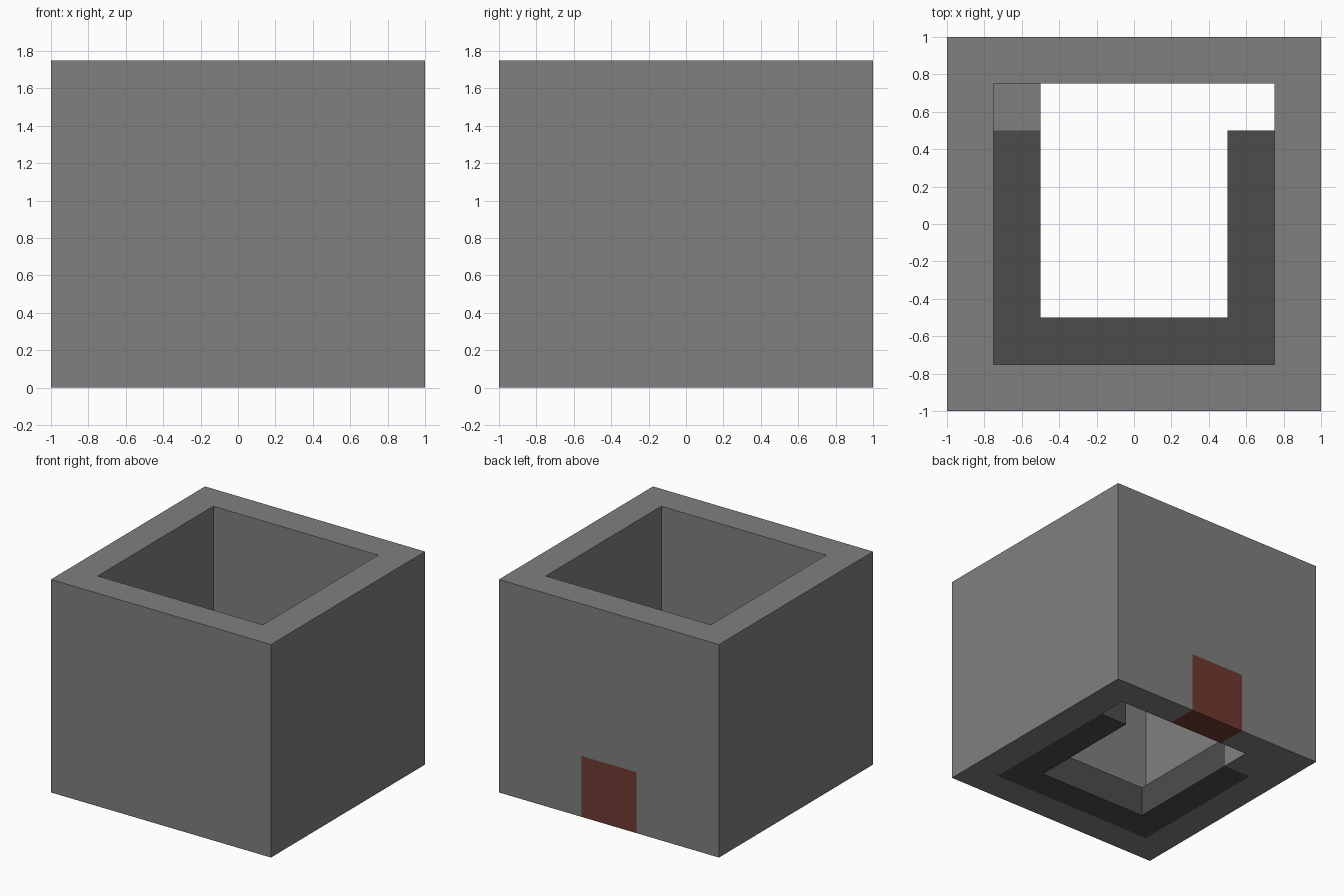
import bpy

cube = bpy.data.objects.get("Cube")
if cube:
    bpy.data.objects.remove(cube, do_unlink=True)


def make_material(name, rgb):
    mat = bpy.data.materials.new(name)
    mat.use_nodes = True
    mat.diffuse_color = (*rgb, 1)
    mat.node_tree.nodes["Principled BSDF"].inputs["Base Color"].default_value = (*rgb, 1)
    return mat


grey = make_material("stone grey", (0.214, 0.214, 0.214))
dark = make_material("dark grey", (0.073, 0.073, 0.073))
red = make_material("brick red", (0.163, 0.042, 0.032))


def box(name, low, high, mat=None):
    """Axis-aligned box between two opposite corners."""
    centre = [(a + b) / 2 for a, b in zip(low, high)]
    bpy.ops.mesh.primitive_cube_add(size=1, location=centre)
    obj = bpy.context.object
    obj.name = name
    obj.scale = [b - a for a, b in zip(low, high)]
    bpy.ops.object.transform_apply(location=True, rotation=False, scale=True)
    if mat:
        obj.data.materials.append(mat)
    return obj


def cut(target, cutter):
    """Subtract a cutter from the target, then discard the cutter."""
    cutter.hide_render = True
    mod = target.modifiers.new("cut", 'BOOLEAN')
    mod.operation = 'DIFFERENCE'
    mod.solver = 'EXACT'
    mod.object = cutter
    bpy.context.view_layer.objects.active = target
    bpy.ops.object.modifier_apply(modifier=mod.name)
    bpy.data.objects.remove(cutter, do_unlink=True)


HEIGHT = 1.75
STEP = 0.25          # height of the inner ledge
OUT, IN, LIP = 1, 0.75, 0.5

# Square wall, open at top and bottom, with a doorway in the back
walls = box("walls", (-OUT, -OUT, 0), (OUT, OUT, HEIGHT), grey)
cut(walls, box("cavity_cutter", (-IN, -IN, -1), (IN, IN, HEIGHT + 1)))
cut(walls, box("doorway_cutter", (-0.25, LIP, -1), (0.25, OUT + 1, 0.5)))

# Door block filling the doorway flush with the wall
box("door", (-0.25, IN, 0), (0.25, OUT, 0.5), red)

# U-shaped dark ledge along the front and both sides
box("front_ledge", (-IN, -IN, 0), (IN, -LIP, STEP), dark)
for name, x in (("right_ledge", -IN), ("left_ledge", LIP)):
    box(name, (x, -LIP, 0), (x + STEP, LIP, STEP), dark)

# Grey block ending the ledge in the back corner
box("corner_block", (-IN, LIP, 0), (-LIP, IN, STEP), grey)
